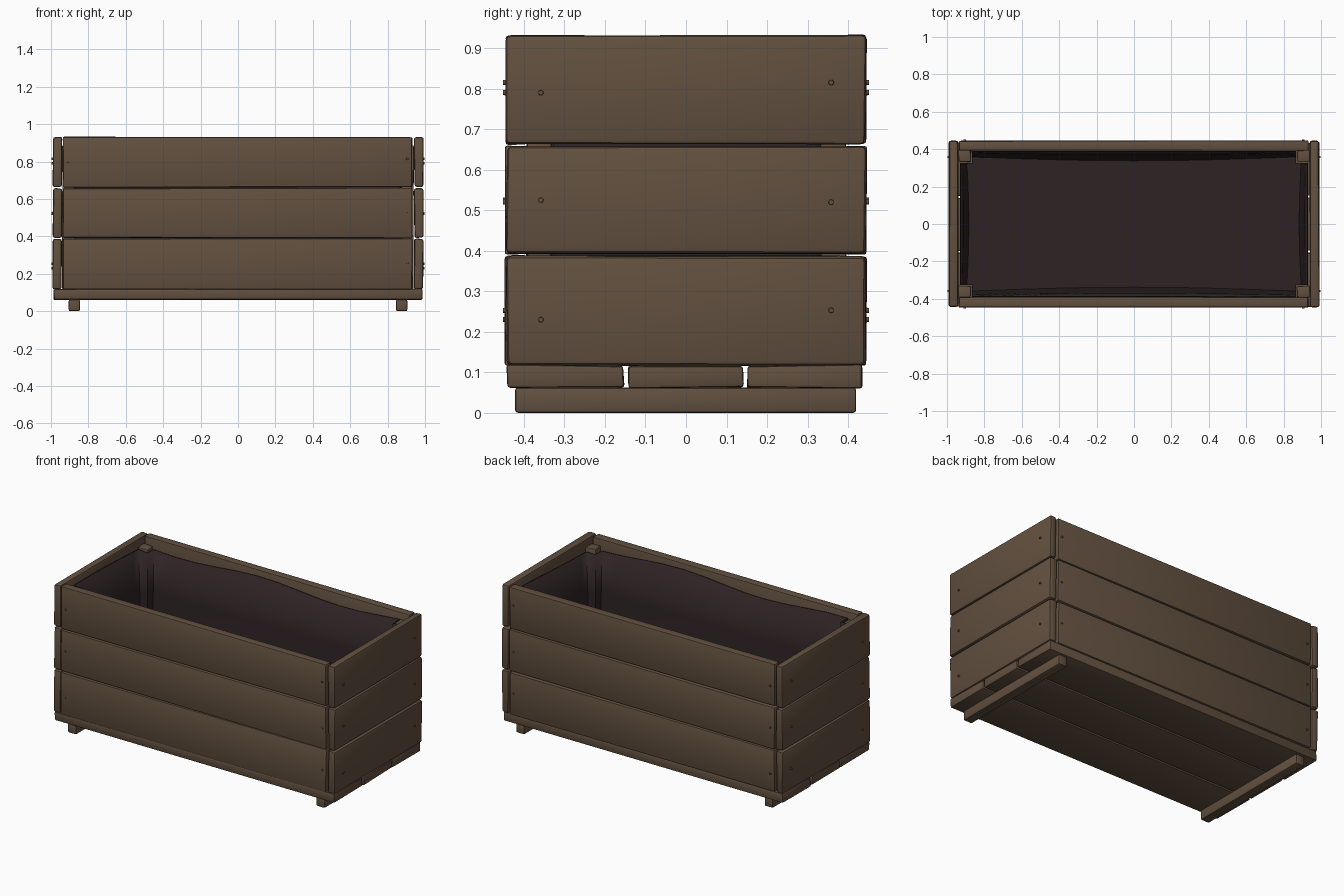
import bpy, bmesh, math, random
from mathutils import Vector

if "Cube" in bpy.data.objects:
    bpy.data.objects.remove(bpy.data.objects["Cube"])

random.seed(4)


def material(name, rgb):
    m = bpy.data.materials.new(name)
    m.diffuse_color = (*rgb, 1)
    m.use_nodes = True
    m.node_tree.nodes["Principled BSDF"].inputs["Base Color"].default_value = m.diffuse_color
    return m


WOOD = material("brown wood", (0.122, 0.080, 0.050))
LINER = material("dark liner", (0.027, 0.0165, 0.018))


def finish(bm, name, mat):
    bmesh.ops.recalc_face_normals(bm, faces=bm.faces)
    me = bpy.data.meshes.new(name)
    bm.to_mesh(me)
    bm.free()
    me.materials.append(mat)
    ob = bpy.data.objects.new(name, me)
    bpy.context.collection.objects.link(ob)
    bpy.context.view_layer.objects.active = ob
    ob.select_set(True)
    bpy.ops.object.shade_smooth_by_angle(angle=math.radians(40))
    ob.select_set(False)
    return ob


def board(name, lo, hi, bevel=0.008, jitter=0.003):
    """Hand-cut board between two corners, slightly uneven, rounded edges."""
    lo, hi = Vector(lo), Vector(hi)
    bm = bmesh.new()
    bmesh.ops.create_cube(bm, size=1)
    for v in bm.verts:
        for i in range(3):
            v.co[i] = (lo[i] + hi[i]) / 2 + v.co[i] * (hi[i] - lo[i])
            v.co[i] += random.uniform(-jitter, jitter)
    bmesh.ops.bevel(bm, geom=bm.edges[:], offset=bevel, segments=2,
                    profile=0.5, affect='EDGES')
    return finish(bm, name, WOOD)


def nail(name, pos, axis):
    """Small round nail head standing proud of the planks."""
    bm = bmesh.new()
    rot = Vector(axis).to_track_quat('Z', 'Y').to_matrix().to_4x4()
    rot.translation = Vector(pos)
    bmesh.ops.create_cone(bm, cap_ends=True, segments=10, radius1=0.008,
                          radius2=0.006, depth=0.02, matrix=rot)
    return finish(bm, name, WOOD)


# Side walls: three planks each on front, back and both ends
rows = [(0.118, 0.387), (0.393, 0.657), (0.664, 0.931)]
nail_z = [(0.23, 0.253), (0.525, 0.52), (0.79, 0.815)]
for r, (z0, z1) in enumerate(rows):
    for s, side in ((-1, "front"), (1, "back")):
        ya, yb = sorted((s * 0.394, s * 0.445))
        board(f"{side}_plank_{r}", (-0.934, ya, z0), (0.931, yb, z1), 0.006)
    for s, side in ((-1, "left"), (1, "right")):
        xa, xb = sorted((s * 0.942, s * 0.99))
        board(f"{side}_plank_{r}", (xa, -0.443, z0), (xb, 0.443, z1), 0.012)
    # Nails at both ends of every plank
    for e, z in zip((-1, 1), nail_z[r]):
        for s in (-1, 1):
            nail(f"long_side_nail_{r}_{e}_{s}", (e * 0.905, s * 0.441, z), (0, s, 0))
            nail(f"end_nail_{r}_{e}_{s}", (s * 0.988, e * 0.358, z), (s, 0, 0))

# Floor boards and cross feet
for i, (y0, y1) in enumerate([(-0.442, -0.154), (-0.143, 0.140), (0.151, 0.437)]):
    board(f"floor_board_{i}", (-0.985, y0, 0.061), (0.985, y1, 0.117), 0.007)
for s, side in ((-1, "left"), (1, "right")):
    xa, xb = sorted((s * 0.845, s * 0.905))
    board(f"{side}_foot", (xa, -0.422, 0.0), (xb, 0.42, 0.063), 0.008, 0)

# Corner posts
for sx in (-1, 1):
    for sy in (-1, 1):
        xa, xb = sorted((sx * 0.872, sx * 0.938))
        ya, yb = sorted((sy * 0.332, sy * 0.394))
        board(f"corner_post_{sx}_{sy}", (xa, ya, 0.115), (xb, yb, 0.885), 0.006)


def liner_ring(hx, hy, z, wave, sag):
    """Rectangle ring notched around the corner posts, with a wavy height."""
    cx, cy = 0.865, 0.325
    corners = [(hx, cy), (cx, cy), (cx, hy), (-cx, hy), (-cx, cy), (-hx, cy),
               (-hx, -cy), (-cx, -cy), (-cx, -hy), (cx, -hy), (cx, -cy), (hx, -cy)]
    pts = []
    for i, a in enumerate(corners):
        b = corners[(i + 1) % 12]
        a, b = Vector((*a, 0)), Vector((*b, 0))
        n = 12 if (b - a).length > 0.5 else 1
        for k in range(n):
            t = k / n
            p = a.lerp(b, t)
            if n > 1:
                bulge = math.sin(math.pi * t) * sag
                if abs(p.y) >= hy - 1e-5:
                    p.y -= math.copysign(bulge, p.y)
                else:
                    p.x -= math.copysign(bulge * 0.5, p.x)
            p.z = z + wave * math.sin(5.5 * p.x + 3 * p.y + 1)
            pts.append(p)
    return pts


# Dark liner: draped sheet with a floor
bm = bmesh.new()
levels = [(0.928, 0.388, 0.875, 0.018, 0.0), (0.920, 0.382, 0.6, 0, 0.01),
          (0.910, 0.375, 0.25, 0, 0.015), (0.895, 0.36, 0.13, 0, 0.02)]
rings = [[bm.verts.new(p) for p in liner_ring(*lv)] for lv in levels]
for a, b in zip(rings, rings[1:]):
    for i in range(len(a)):
        j = (i + 1) % len(a)
        bm.faces.new((a[i], a[j], b[j], b[i]))
bm.faces.new(rings[-1])
liner = finish(bm, "inner_liner", LINER)
mod = liner.modifiers.new("thickness", 'SOLIDIFY')
mod.thickness = 0.006
mod.offset = 0
